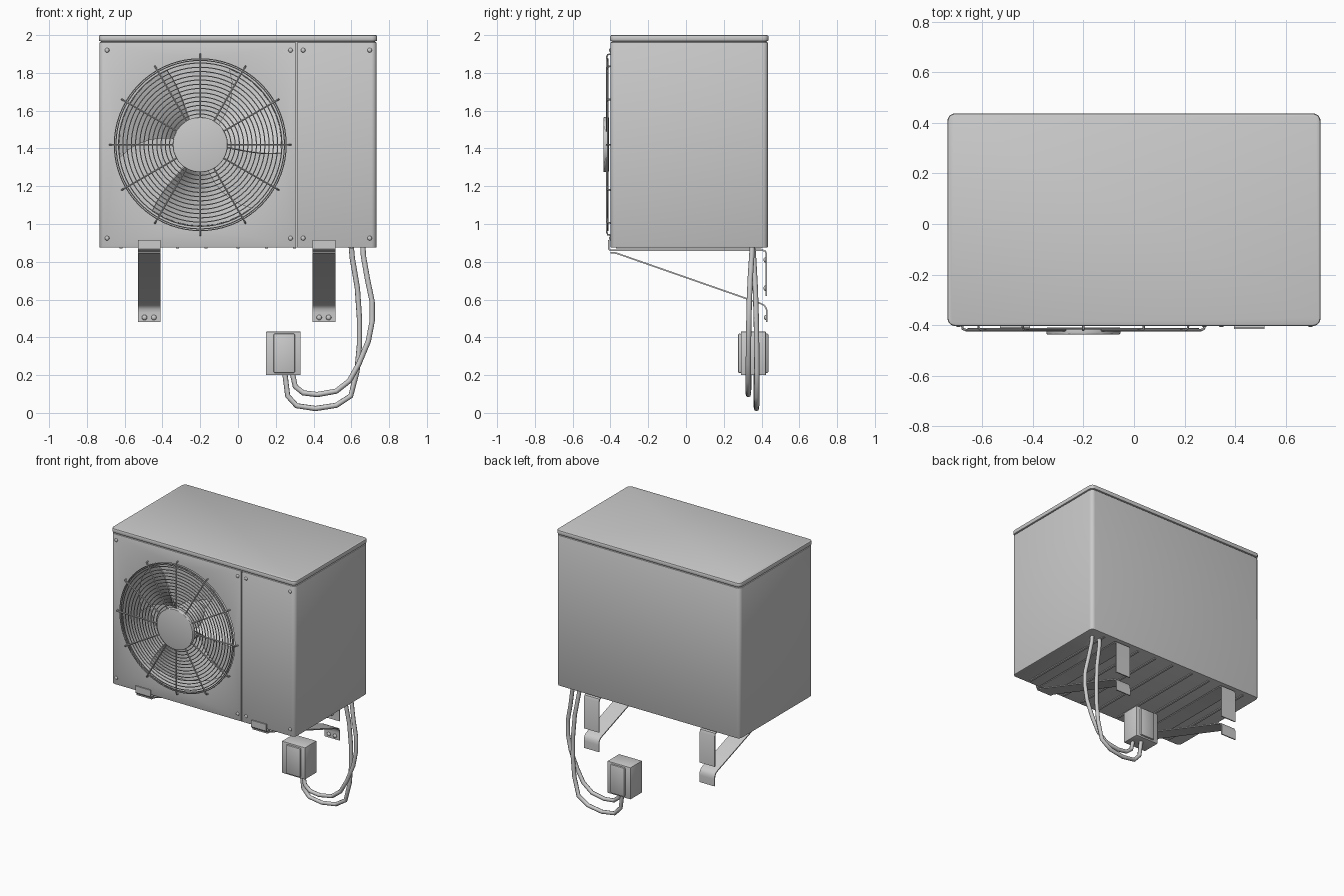
import bpy, bmesh
from math import sin, cos, pi, radians
from mathutils import Matrix

if "Cube" in bpy.data.objects:
    bpy.data.objects.remove(bpy.data.objects["Cube"])

FX, FZ = -0.2, 1.42          # fan centre


def finish(ob, angle=30):
    bpy.ops.object.select_all(action='DESELECT')
    ob.select_set(True)
    bpy.context.view_layer.objects.active = ob
    for m in list(ob.modifiers):
        bpy.ops.object.modifier_apply(modifier=m.name)
    bpy.ops.object.shade_smooth_by_angle(angle=radians(angle))
    return ob


def from_bm(name, bm):
    me = bpy.data.meshes.new(name)
    bmesh.ops.recalc_face_normals(bm, faces=bm.faces)
    bm.to_mesh(me)
    bm.free()
    ob = bpy.data.objects.new(name, me)
    bpy.context.collection.objects.link(ob)
    return ob


def box(name, x, y, z, corner=0, bevel=0):
    """Box from (min, max) ranges, with optional rounded upright edges and bevel."""
    bm = bmesh.new()
    bmesh.ops.create_cube(bm, size=1)
    for v in bm.verts:
        v.co = [r[0] + (r[1] - r[0]) * (c + 0.5) for r, c in zip((x, y, z), v.co)]
    if corner:
        up = [e for e in bm.edges if abs(e.verts[0].co.z - e.verts[1].co.z) > 1e-4]
        bmesh.ops.bevel(bm, geom=up, offset=corner, segments=5, profile=0.5, affect='EDGES')
    ob = from_bm(name, bm)
    if bevel:
        m = ob.modifiers.new("bevel", 'BEVEL')
        m.width, m.segments, m.limit_method, m.angle_limit = bevel, 2, 'ANGLE', radians(50)
    return ob


def disc(name, r, y0, y1, bevel=0, segs=64, cx=FX, cz=FZ):
    """Cylinder lying along y."""
    bm = bmesh.new()
    mat = Matrix.Translation((cx, (y0 + y1) / 2, cz)) @ Matrix.Rotation(pi / 2, 4, 'X')
    bmesh.ops.create_cone(bm, cap_ends=True, segments=segs, radius1=r, radius2=r,
                          depth=abs(y1 - y0), matrix=mat)
    ob = from_bm(name, bm)
    if bevel:
        m = ob.modifiers.new("bevel", 'BEVEL')
        m.width, m.segments, m.limit_method = bevel, 3, 'ANGLE'
    return ob


def wires(name, paths, radius, cyclic=False, res=1):
    """Round wire or pipe along each path."""
    cu = bpy.data.curves.new(name, 'CURVE')
    cu.dimensions = '3D'
    cu.bevel_depth, cu.bevel_resolution, cu.use_fill_caps = radius, res, True
    for pts in paths:
        s = cu.splines.new('POLY')
        s.points.add(len(pts) - 1)
        for p, co in zip(s.points, pts):
            p.co = (*co, 1)
        s.use_cyclic_u = cyclic
    ob = bpy.data.objects.new(name, cu)
    bpy.context.collection.objects.link(ob)
    bpy.ops.object.select_all(action='DESELECT')
    ob.select_set(True)
    bpy.context.view_layer.objects.active = ob
    bpy.ops.object.convert(target='MESH')
    return finish(bpy.context.object, 50)


def strap(name, x, w, t, pts):
    """Bent flat bar with a y-z profile."""
    bm = bmesh.new()
    rows = [[bm.verts.new((x + s * w / 2, y, z)) for s in (-1, 1)] for y, z in pts]
    for a, b in zip(rows, rows[1:]):
        bm.faces.new((a[0], a[1], b[1], b[0]))
    ob = from_bm(name, bm)
    m = ob.modifiers.new("thickness", 'SOLIDIFY')
    m.thickness, m.offset = t, 0
    return finish(ob, 40)


def studs(name, places, r, squash):
    """Flattened round heads facing along y."""
    bm = bmesh.new()
    for p in places:
        mat = Matrix.Translation(p) @ Matrix.Diagonal((1, squash, 1, 1))
        bmesh.ops.create_uvsphere(bm, u_segments=12, v_segments=8, radius=r, matrix=mat)
    return finish(from_bm(name, bm), 60)


def polar(r, a, y):
    return (FX + r * cos(a), y, FZ + r * sin(a))


# Cabinet with fan opening and panel seam
cabinet = box("cabinet", (-0.734, 0.734), (-0.4, 0.434), (0.875, 1.963), 0.028, 0.006)
cutters = [disc("opening_cutter", 0.455, -0.5, -0.08, segs=72),
           box("seam_cutter", (0.305, 0.314), (-0.5, -0.39), (0.8, 2.0))]
for c in cutters:
    m = cabinet.modifiers.new("cut", 'BOOLEAN')
    m.operation, m.object, m.solver = 'DIFFERENCE', c, 'EXACT'
finish(cabinet)
for c in cutters:
    bpy.data.objects.remove(c)

# Lid
finish(box("lid", (-0.737, 0.737), (-0.403, 0.437), (1.967, 2.0), 0.03, 0.009))
finish(box("lid_joint", (-0.725, 0.725), (-0.39, 0.425), (1.955, 1.975), 0.02))

# Ribs of the base pan
for i, x in enumerate((-0.62, -0.32, -0.17, 0.0, 0.15, 0.3, 0.6)):
    finish(box(f"base_rib_{i + 1}", (x - 0.008, x + 0.008), (-0.37, 0.40), (0.869, 0.88)))

# Front panel screws
studs("panel_screws", [(x, -0.4, z) for x in (-0.693, 0.278, 0.345, 0.697)
                       for z in (0.925, 1.92)], 0.012, 0.6)

# Fan blades, hub and motor
bm = bmesh.new()
for k in range(3):
    grid = []
    for i in range(7):
        r = 0.1 + 0.33 * i / 6
        row = []
        for j in range(9):
            t = j / 8 - 0.5
            a = radians(140 + 120 * k) + t * radians(50 + 25 * i / 6) + 0.2 * (i / 6) ** 2
            row.append(bm.verts.new(polar(r, a, -0.27 + 0.16 * t - 0.06 * t * t)))
        grid.append(row)
    for p, q in zip(grid, grid[1:]):
        for j in range(8):
            bm.faces.new((p[j], p[j + 1], q[j + 1], q[j]))
blades = from_bm("fan_blades", bm)
m = blades.modifiers.new("thickness", 'SOLIDIFY')
m.thickness, m.offset = 0.008, 0
finish(blades)
finish(disc("fan_hub", 0.12, -0.34, -0.19, 0.015, 48))
finish(disc("fan_motor", 0.08, -0.19, -0.07, 0, 32))

# Grille rings, spokes and centre cap
rings = [0.455 - 0.0225 * i for i in range(14)] + [0.446]
wires("grille_rings", [[polar(r, 2 * pi * i / 72, -0.414) for i in range(72)] for r in rings],
      0.0032, True)
wires("grille_spokes", [[polar(r, k * pi / 6, y) for r, y in
                         ((0.12, -0.419), (0.465, -0.419), (0.477, -0.414), (0.479, -0.398))]
                        for k in range(12)], 0.005)
finish(disc("grille_cap", 0.146, -0.437, -0.408, 0.006))

# Wall brackets
for side, x in (("left", -0.47), ("right", 0.455)):
    strap(f"{side}_bracket_arm", x, 0.12, 0.008,
          [(-0.410, 0.916), (-0.410, 0.87), (-0.402, 0.861), (0.405, 0.861),
           (0.42, 0.856), (0.426, 0.84), (0.426, 0.62)])
    strap(f"{side}_bracket_brace", x, 0.12, 0.008,
          [(-0.40, 0.849), (-0.37, 0.846), (0.395, 0.579), (0.415, 0.569),
           (0.426, 0.55), (0.428, 0.53), (0.428, 0.48)])
    studs(f"{side}_bracket_bolts", [(x - 0.025, 0.422, 0.505), (x + 0.025, 0.422, 0.505),
                                    (x, 0.42, 0.81), (x, 0.42, 0.66)], 0.014, 0.7)

# Junction box with raised cover plates
finish(box("junction_box", (0.148, 0.332), (0.29, 0.423), (0.2, 0.43), 0, 0.003))
for name, y in (("front", (0.275, 0.295)), ("back", (0.418, 0.437))):
    finish(box(f"junction_{name}_cover", (0.188, 0.302), y, (0.211, 0.42), 0, 0.008))

# Pipes: (x, y, z) down from the cabinet and round into the box
wires("outer_pipe", [[(0.598, 0.352, 0.9), (0.605, 0.358, 0.82), (0.632, 0.367, 0.66),
                      (0.643, 0.372, 0.5), (0.643, 0.374, 0.36), (0.63, 0.375, 0.22),
                      (0.597, 0.375, 0.09), (0.52, 0.374, 0.04), (0.41, 0.373, 0.023),
                      (0.31, 0.372, 0.038), (0.263, 0.37, 0.09), (0.248, 0.37, 0.21)]],
      0.014, False, 2)
wires("inner_pipe", [[(0.66, 0.352, 0.9), (0.664, 0.348, 0.83), (0.685, 0.34, 0.71),
                      (0.71, 0.335, 0.59), (0.711, 0.333, 0.49), (0.69, 0.331, 0.38),
                      (0.64, 0.33, 0.26), (0.59, 0.33, 0.17), (0.52, 0.33, 0.115),
                      (0.42, 0.33, 0.097), (0.345, 0.331, 0.106), (0.303, 0.332, 0.14),
                      (0.288, 0.333, 0.21)]], 0.014, False, 2)
